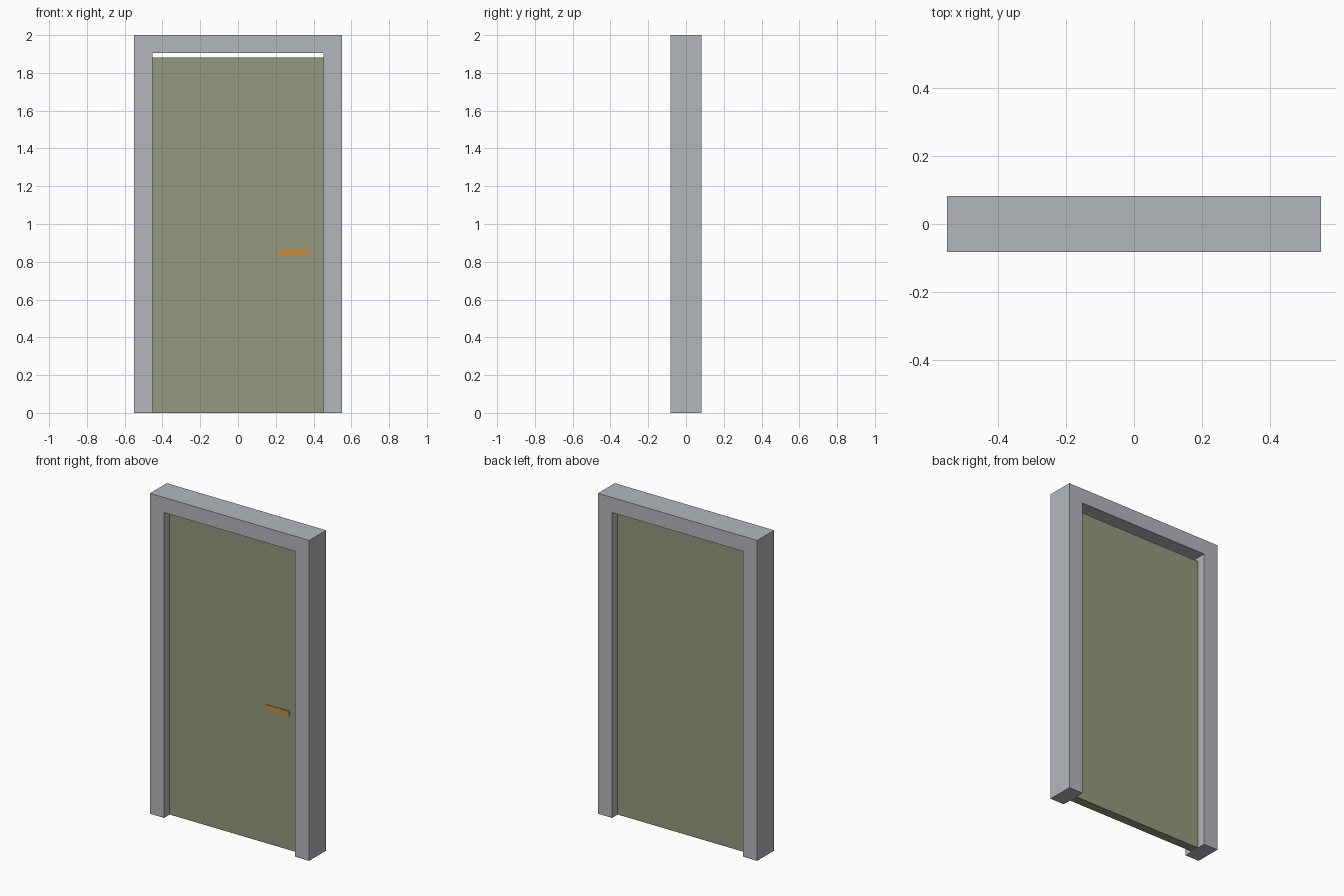
import bpy
import bmesh

cube = bpy.data.objects.get("Cube")
if cube:
    bpy.data.objects.remove(cube, do_unlink=True)


def make_material(name, color):
    mat = bpy.data.materials.new(name)
    mat.use_nodes = True
    rgba = (*color, 1.0)
    mat.diffuse_color = rgba
    mat.node_tree.nodes["Principled BSDF"].inputs["Base Color"].default_value = rgba
    return mat


def add_object(name, bm, mat):
    bmesh.ops.recalc_face_normals(bm, faces=bm.faces)
    mesh = bpy.data.meshes.new(name)
    bm.to_mesh(mesh)
    bm.free()
    mesh.materials.append(mat)
    obj = bpy.data.objects.new(name, mesh)
    bpy.context.collection.objects.link(obj)
    return obj


def extrude_profile(name, points, y_front, y_back, mat):
    """Extrude an outline in the x-z plane from y_front to y_back."""
    bm = bmesh.new()
    face = bm.faces.new([bm.verts.new((x, y_front, z)) for x, z in points])
    result = bmesh.ops.extrude_face_region(bm, geom=[face], use_keep_orig=True)
    moved = [v for v in result["geom"] if isinstance(v, bmesh.types.BMVert)]
    bmesh.ops.translate(bm, verts=moved, vec=(0, y_back - y_front, 0))
    return add_object(name, bm, mat)


def rectangle(x0, x1, z0, z1):
    return [(x0, z0), (x1, z0), (x1, z1), (x0, z1)]


frame_grey = make_material("frame grey", (0.45, 0.47, 0.50))
door_olive = make_material("door olive", (0.29, 0.32, 0.205))
handle_orange = make_material("handle orange", (0.60, 0.27, 0.047))

# Frame: two jambs and a lintel as one U-shaped outline
outer, inner, top, lintel = 0.55, 0.452, 2.0, 1.906
right_half = [(-outer, top), (-outer, 0), (-inner, 0), (-inner, lintel)]
left_half = [(-x, z) for x, z in reversed(right_half)]
extrude_profile("door_frame", right_half + left_half, -0.083, 0.083, frame_grey)

# Door leaf, set in the middle of the frame with a gap above it
leaf = 0.028
extrude_profile("door_leaf", rectangle(-inner, inner, 0, 1.882), -leaf, leaf, door_olive)

# Flat bar handle on the front only
extrude_profile("door_handle", rectangle(0.217, 0.376, 0.834, 0.867),
                -leaf - 0.005, -leaf, handle_orange)
